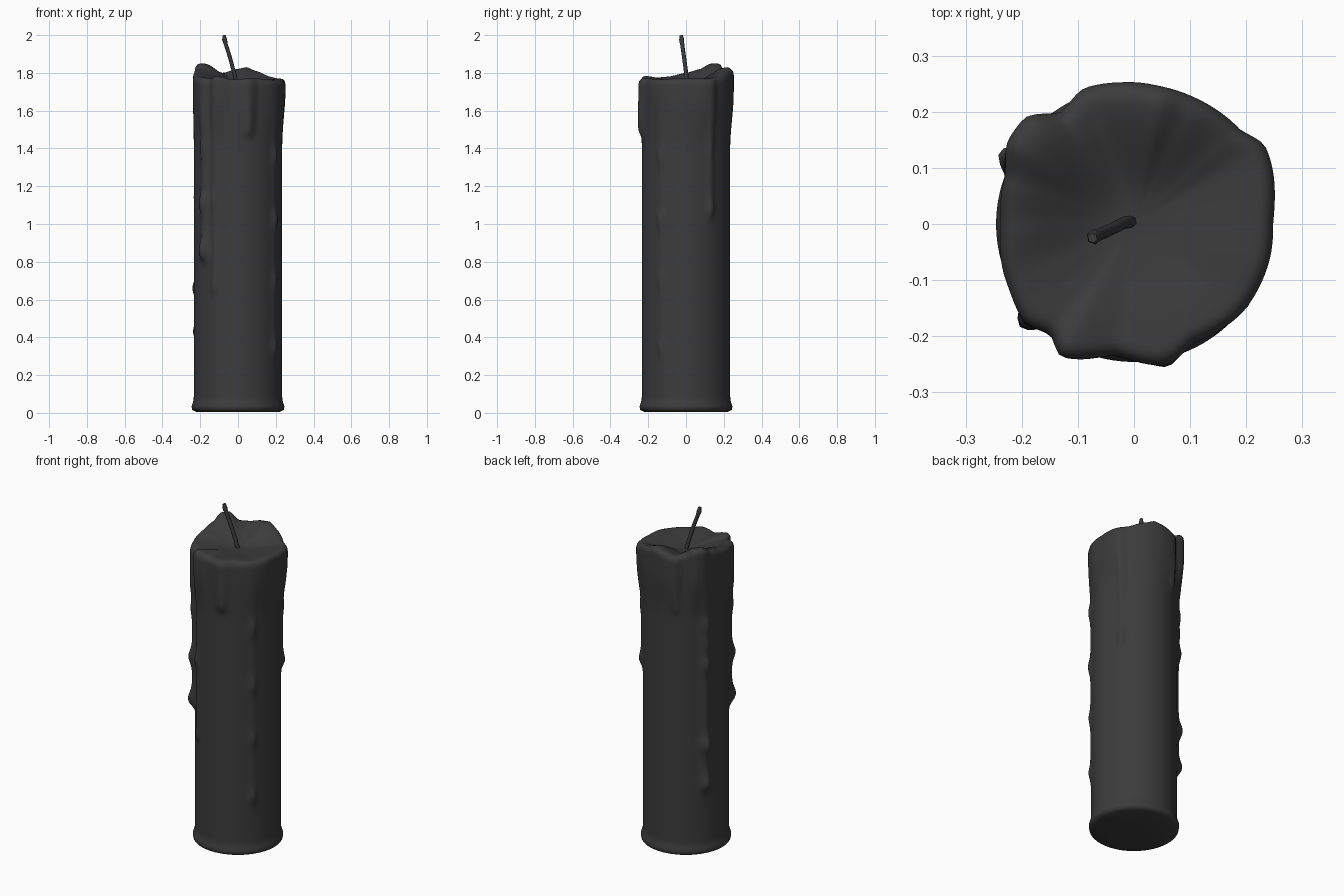
import bpy, bmesh, math
from mathutils import Vector

if "Cube" in bpy.data.objects:
    bpy.data.objects.remove(bpy.data.objects["Cube"])

wax_mat = bpy.data.materials.new("dark_wax")
wax_mat.diffuse_color = (0.045, 0.045, 0.045, 1)
wax_mat.use_nodes = True
wax_mat.node_tree.nodes["Principled BSDF"].inputs["Base Color"].default_value = wax_mat.diffuse_color

# melted rim: angle in degrees, radius, height
RIM = [(0, .248, 1.77), (31, .272, 1.77), (42, .253, 1.78), (65, .25, 1.81),
       (78, .25, 1.83), (92, .253, 1.82), (110, .258, 1.80), (123, .238, 1.81),
       (136, .272, 1.85), (146, .27, 1.85), (160, .245, 1.82), (180, .238, 1.80),
       (205, .25, 1.78), (222, .262, 1.775), (233, .248, 1.77), (241, .27, 1.785),
       (262, .237, 1.765), (283, .258, 1.77), (297, .238, 1.77),
       (323, .25, 1.765), (345, .25, 1.77)]

# drips: angle, angular width, lower end, thickness, [(bump height, bump size)]
DRIPS = [
    (152, 7, .38, .014, [(1.37, .012), (1.26, .008), (1.14, .016), (.66, .024), (.43, .02)]),
    (222, 7, .80, .018, [(1.40, .008), (1.11, .020), (.86, .022)]),
    (238, 4, .63, .010, [(1.12, .012), (.67, .007)]),
    (325, 5, .32, .004, [(1.36, .012), (1.02, .014), (.70, .010), (.35, .011)]),
    (33, 5, 1.04, .010, [(1.40, .006), (1.08, .012)]),
    (283, 7, 1.46, .018, []),
    (111, 5, 1.45, .010, []),
]
BODY_R = .234


def smooth(a, b, x):
    t = max(0, min(1, (x - a) / (b - a)))
    return t * t * (3 - 2 * t)


def rim_at(deg):
    pts = RIM + [(360, RIM[0][1], RIM[0][2])]
    for p, q in zip(pts, pts[1:]):
        if p[0] <= deg <= q[0]:
            t = smooth(p[0], q[0], deg) * .5 + (deg - p[0]) / (q[0] - p[0]) * .5
            return p[1] + (q[1] - p[1]) * t, p[2] + (q[2] - p[2]) * t


def side_radius(deg, z, rim_r):
    r = BODY_R + (rim_r - BODY_R) * smooth(1.4, 1.7, z)
    r += .012 * math.exp(-((z - .03) / .025) ** 2)
    drip = 0
    for angle, width, end, thick, bumps in DRIPS:
        d = (deg - angle + 180) % 360 - 180
        h = thick * smooth(end - .02, end + .04, z)
        h += sum(s * math.exp(-((z - b) / .05) ** 2) for b, s in bumps)
        h *= 1 - smooth(1.5, 1.7, z)
        drip = max(drip, h * math.exp(-(d / width) ** 2))
    return r + drip


# candle body: rings up the side, over the rim and down into the bowl
N, SIDE = 120, 100
bm = bmesh.new()
rings = []


def add_ring(fn):
    ring = []
    for i in range(N):
        deg = 360 * i / N
        r, z = fn(deg, *rim_at(deg))
        a = math.radians(deg)
        ring.append(bm.verts.new((r * math.cos(a), r * math.sin(a), z)))
    rings.append(ring)


add_ring(lambda d, r, h: (.12, .005))
add_ring(lambda d, r, h: (.222, .006))
for k in range(SIDE + 1):
    t = k / SIDE

    def side(d, r, h, t=t):
        z = .016 + t * (h - .03 - .016)
        return side_radius(d, z, r), z
    add_ring(side)
for inset, drop in [(.004, .014), (.013, .004), (.026, 0), (.042, .002)]:
    add_ring(lambda d, r, h: (r - inset, h - drop))
for f in (.92, .8, .66, .5, .35, .2, .08):
    add_ring(lambda d, r, h: ((r - .042) * f,
                              1.745 + (h - .002 - 1.745) * smooth(.1, 1.1, f) / smooth(.1, 1.1, 1)))

for lo, hi in zip(rings, rings[1:]):
    for i in range(N):
        j = (i + 1) % N
        bm.faces.new((lo[i], lo[j], hi[j], hi[i]))
bm.faces.new(list(reversed(rings[0])))
bm.faces.new(rings[-1])
for f in bm.faces:
    f.smooth = True
mesh = bpy.data.meshes.new("candle_body")
bm.to_mesh(mesh)
bm.free()
body = bpy.data.objects.new("candle_body", mesh)
bpy.context.collection.objects.link(body)
mesh.materials.append(wax_mat)

# wick: thin leaning bevelled curve, slightly thicker at the burnt tip
path = [((0, .005, 1.72), 1), ((-.018, .002, 1.79), 1), ((-.042, -.01, 1.88), 1),
        ((-.064, -.02, 1.95), 1), ((-.071, -.023, 1.975), 1.25), ((-.074, -.025, 1.999), .8)]
curve = bpy.data.curves.new("wick", 'CURVE')
curve.dimensions = '3D'
curve.bevel_depth = .011
curve.bevel_resolution = 1
curve.use_fill_caps = True
spline = curve.splines.new('POLY')
spline.points.add(len(path) - 1)
for p, (co, rad) in zip(spline.points, path):
    p.co = (*co, 1)
    p.radius = rad
curve.materials.append(wax_mat)
wick = bpy.data.objects.new("wick", curve)
bpy.context.collection.objects.link(wick)
